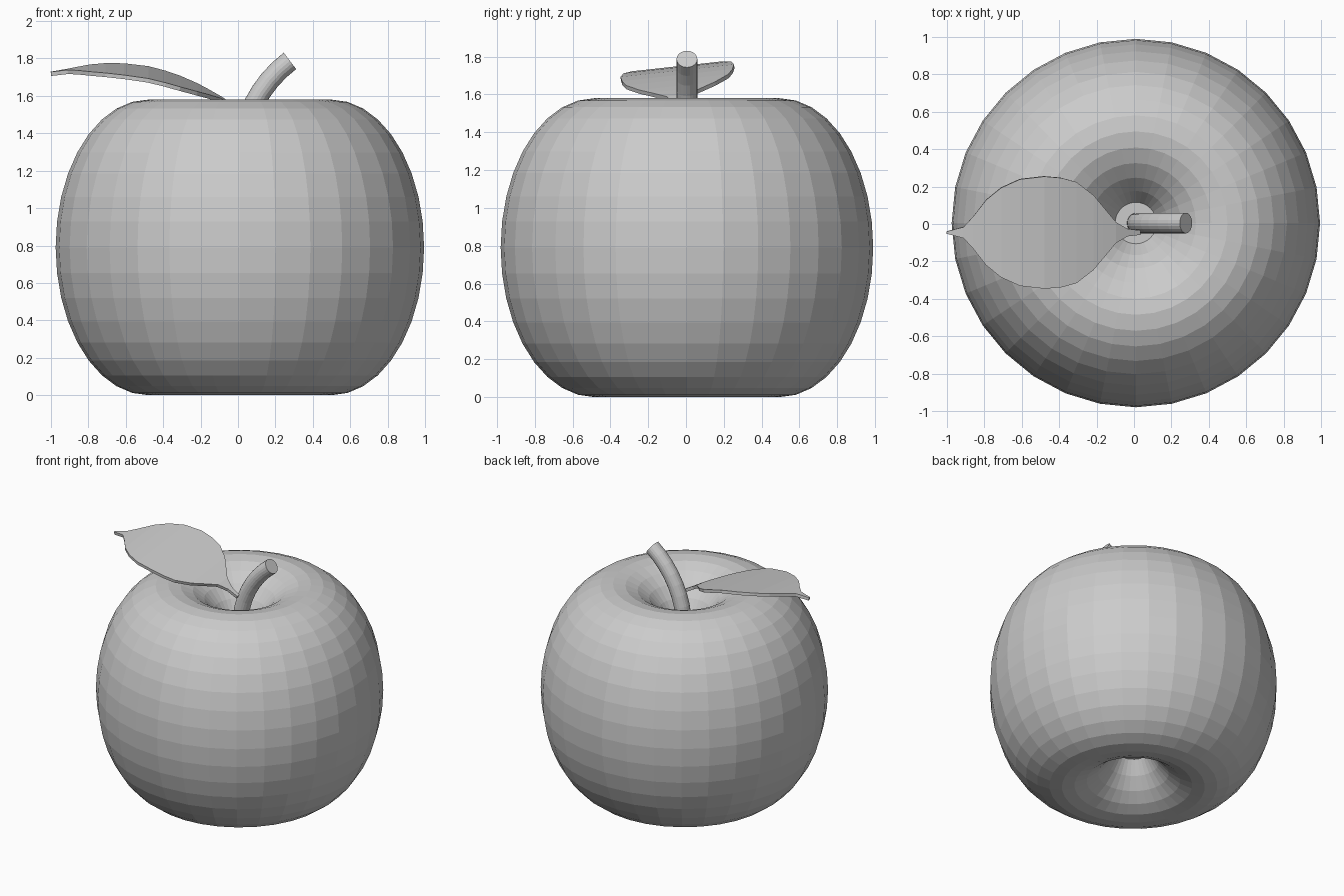
import bpy, bmesh
from math import sin, cos, radians, pi
from mathutils import Vector

if "Cube" in bpy.data.objects:
    bpy.data.objects.remove(bpy.data.objects["Cube"])


def make_object(name, bm):
    bmesh.ops.recalc_face_normals(bm, faces=bm.faces[:])
    mesh = bpy.data.meshes.new(name)
    bm.to_mesh(mesh)
    bm.free()
    obj = bpy.data.objects.new(name, mesh)
    bpy.context.collection.objects.link(obj)
    return obj


def loft(name, rings):
    """Join closed rings of points with quads and cap both ends."""
    bm = bmesh.new()
    rows = [[bm.verts.new(p) for p in ring] for ring in rings]
    n = len(rows[0])
    for a, b in zip(rows, rows[1:]):
        for i in range(n):
            j = (i + 1) % n
            bm.faces.new((a[i], a[j], b[j], b[i]))
    bm.faces.new(rows[0])
    bm.faces.new(rows[-1])
    return make_object(name, bm)


# Apple body: tall ring section in 10 degree steps, dimpled at both ends
SIDES = 32
rings = []
for deg in range(-140, 141, 10):
    t = radians(deg)
    r, z = 0.49 + 0.495 * cos(t), 0.79 + 0.79 * sin(t)
    rings.append([(0.01 + r * cos(2 * pi * i / SIDES),
                   0.005 + r * sin(2 * pi * i / SIDES), z) for i in range(SIDES)])
loft("apple_body", rings)

# Stem: round rod bent along an arc towards +x
rings = []
for k in range(9):
    t = radians(53) * k / 8
    centre = Vector((0.675 - 0.66 * cos(t), 0.005, 1.26 + 0.66 * sin(t)))
    out = Vector((cos(t), 0, -sin(t)))
    side = Vector((0, 1, 0))
    rings.append([centre + 0.055 * (out * cos(a) + side * sin(a))
                  for a in (2 * pi * i / 20 for i in range(20))])
loft("stem", rings)

# Leaf: arched, slightly tilted blade; stations are (x, half width, z)
stations = [(0.03, 0.012, 1.51), (-0.04, 0.02, 1.55), (-0.10, 0.055, 1.585),
            (-0.17, 0.14, 1.615), (-0.22, 0.20, 1.635), (-0.31, 0.27, 1.667),
            (-0.39, 0.292, 1.692), (-0.48, 0.30, 1.715), (-0.61, 0.285, 1.732),
            (-0.71, 0.24, 1.738), (-0.79, 0.175, 1.738), (-0.86, 0.085, 1.735),
            (-0.91, 0.03, 1.731), (-1.0, 0.006, 1.718)]
bm = bmesh.new()
rows = []
for x, w, z in stations:
    rows.append([bm.verts.new((x, -0.045 + s * w, z + 0.11 * s * w)) for s in (-1, 0, 1)])
for a, b in zip(rows, rows[1:]):
    for i in range(2):
        bm.faces.new((a[i], a[i + 1], b[i + 1], b[i]))
leaf = make_object("leaf", bm)
solid = leaf.modifiers.new("thickness", 'SOLIDIFY')
solid.thickness = 0.022
solid.offset = 0
